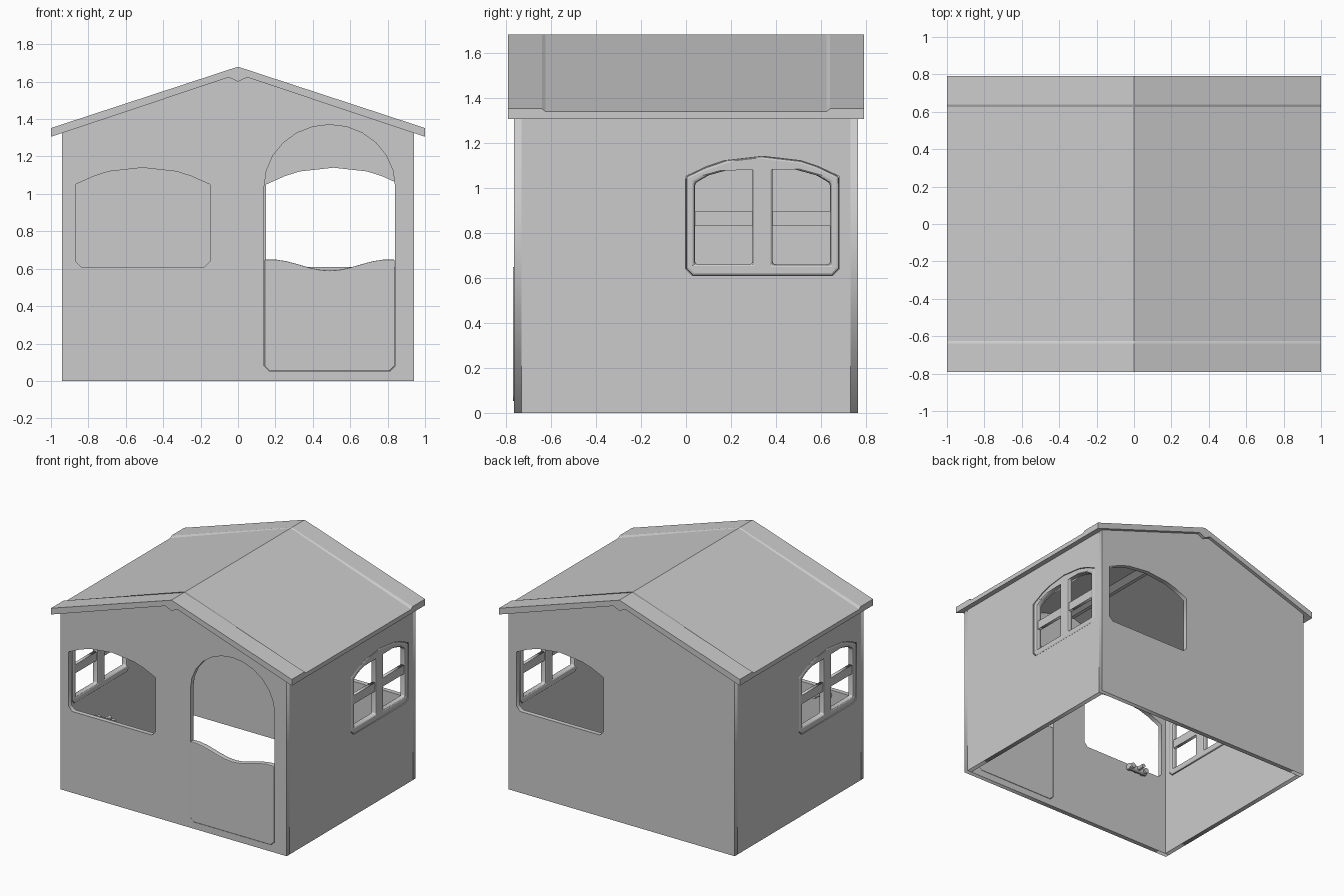
import bpy, bmesh, math
from mathutils import Matrix, Vector

if "Cube" in bpy.data.objects:
    bpy.data.objects.remove(bpy.data.objects["Cube"])

T = 0.035                     # wall thickness
WX, WY = 0.94, 0.765          # wall half sizes
FRONT = Matrix.Rotation(math.radians(90), 4, 'X')                          # profile (x, z)
SIDE = Matrix(((0, 0, 1, 0), (1, 0, 0, 0), (0, 1, 0, 0), (0, 0, 0, 1)))    # profile (y, z)
TURN = Matrix.Rotation(math.pi, 4, 'Z')


def plate(name, loops, thick, matrix, bevel=0):
    """Flat panel: first loop is the outline, further loops are holes."""
    cu = bpy.data.curves.new(name, 'CURVE')
    cu.dimensions, cu.fill_mode, cu.extrude = '2D', 'BOTH', thick / 2
    for loop in loops:
        sp = cu.splines.new('POLY')
        sp.points.add(len(loop) - 1)
        for p, (a, b) in zip(sp.points, loop):
            p.co = (a, b, 0, 1)
        sp.use_cyclic_u = True
    tmp = bpy.data.objects.new(name + "_tmp", cu)
    bpy.context.collection.objects.link(tmp)
    dg = bpy.context.evaluated_depsgraph_get()
    me = bpy.data.meshes.new_from_object(tmp.evaluated_get(dg))
    bpy.data.objects.remove(tmp)
    bm = bmesh.new()
    bm.from_mesh(me)
    bmesh.ops.remove_doubles(bm, verts=bm.verts, dist=1e-4)
    bmesh.ops.recalc_face_normals(bm, faces=bm.faces)
    bm.to_mesh(me)
    bm.free()
    me.name = name
    ob = bpy.data.objects.new(name, me)
    ob.matrix_world = matrix
    bpy.context.collection.objects.link(ob)
    if bevel:
        m = ob.modifiers.new("bevel", 'BEVEL')
        m.width, m.segments, m.angle_limit = bevel, 2, math.radians(50)
    return ob


def rect(x0, x1, z0, z1):
    return [(x0, z0), (x1, z0), (x1, z1), (x0, z1)]


def window_loop(c, w):
    """Window outline with chamfered sill and shallow arched head."""
    half = [(w - 0.03, 0.61), (w, 0.64), (w, 1.05), (w * 0.72, 1.095), (w * 0.5, 1.12)]
    return ([(c + a, z) for a, z in half] + [(c, 1.14)]
            + [(c - a, z) for a, z in reversed(half)])


def door_loop(c=0.49, w=0.35):
    arch = [(c + w * math.cos(i * math.pi / 12), 1.04 + 0.33 * math.sin(i * math.pi / 12))
            for i in range(13)]
    return [(c - w, 0.08), (c - w + 0.03, 0.05), (c + w - 0.03, 0.05), (c + w, 0.08)] + arch


# Gable walls: front has window and door, back has window only
gable = [(-WX, 0), (WX, 0), (WX, 1.33), (0.05, 1.625), (0, 1.602), (-0.05, 1.625), (-WX, 1.33)]
at_front = Matrix.Translation((0, -WY + T / 2, 0)) @ FRONT
front_window = window_loop(-0.51, 0.36)
plate("front_wall", [gable, front_window, door_loop()], T, at_front)
plate("back_wall", [gable, front_window], T, TURN @ at_front)

# Side walls with framed windows
C, W = 0.34, 0.342
L = WY - T
pane = [(0.04, 0.66), (0.295, 0.66), (0.295, 1.09), (0.19, 1.08), (0.10, 1.055), (0.04, 1.02)]
pane_mirror = [(2 * C - a, z) for a, z in reversed(pane)]
for label, turn in (("right", Matrix()), ("left", TURN)):
    at_wall = turn @ Matrix.Translation((WX - T / 2, 0, 0)) @ SIDE
    plate(label + "_wall", [rect(-L, L, 0, 1.33), window_loop(C, W)], T, at_wall)
    at_frame = turn @ Matrix.Translation((WX - 0.022, 0, 0)) @ SIDE
    plate(label + "_window_frame", [window_loop(C, W - 0.002), pane, pane_mirror],
          0.045, at_frame, 0.012)
    for i, y0 in enumerate((0.035, 0.38)):
        plate(f"{label}_window_bar_{i}", [rect(y0, y0 + 0.265, 0.83, 0.895)], 0.025, at_frame)

# Half door with a dipped top edge
top = [(0.838 - 0.696 * i / 12, 0.62 + 0.03 * math.cos(2 * math.pi * (i / 12 * 1.1 - 0.05)))
       for i in range(13)]
door = [(0.142, 0.08), (0.17, 0.052), (0.81, 0.052), (0.838, 0.08)] + top
plate("half_door", [door], 0.04, Matrix.Translation((0, -WY + 0.016, 0)) @ FRONT, 0.007)

# Roof: lofted gable profile with a slightly sunken middle section
bm = bmesh.new()
rings = []
for y, eave in ((-0.79, 1.352), (-0.64, 1.352), (-0.625, 1.338),
                (0.625, 1.338), (0.64, 1.352), (0.79, 1.352)):
    prof = [(-1, 1.305), (-1, eave), (0, 1.68), (1, eave), (1, 1.305),
            (0.05, 1.623), (0, 1.60), (-0.05, 1.623)]
    rings.append([bm.verts.new((x, y, z)) for x, z in prof])
for a, b in zip(rings, rings[1:]):
    for i in range(8):
        j = (i + 1) % 8
        bm.faces.new((a[i], a[j], b[j], b[i]))
bm.faces.new(rings[0])
bm.faces.new(rings[-1])
bmesh.ops.recalc_face_normals(bm, faces=bm.faces)
me = bpy.data.meshes.new("roof")
bm.to_mesh(me)
bm.free()
bpy.context.collection.objects.link(bpy.data.objects.new("roof", me))

# Small toy tap on the inside of the front wall, under the window
TX, TY, TZ = -0.62, -WY + T, 0.575


def rod(name, start, end, radius):
    a, b = Vector(start), Vector(end)
    bpy.ops.mesh.primitive_cylinder_add(vertices=12, radius=radius, depth=(b - a).length,
                                        location=(a + b) / 2)
    ob = bpy.context.object
    ob.name = name
    ob.rotation_euler = (b - a).to_track_quat('Z', 'Y').to_euler()
    bpy.ops.object.shade_smooth_by_angle()


rod("tap_body", (TX - 0.08, TY + 0.025, TZ), (TX + 0.08, TY + 0.025, TZ), 0.024)
rod("tap_spout", (TX, TY, TZ), (TX, TY + 0.10, TZ), 0.015)
for s, side in ((-1, "left"), (1, "right")):
    rod(f"tap_{side}_knob", (TX + s * 0.06, TY, TZ), (TX + s * 0.06, TY + 0.06, TZ), 0.02)
